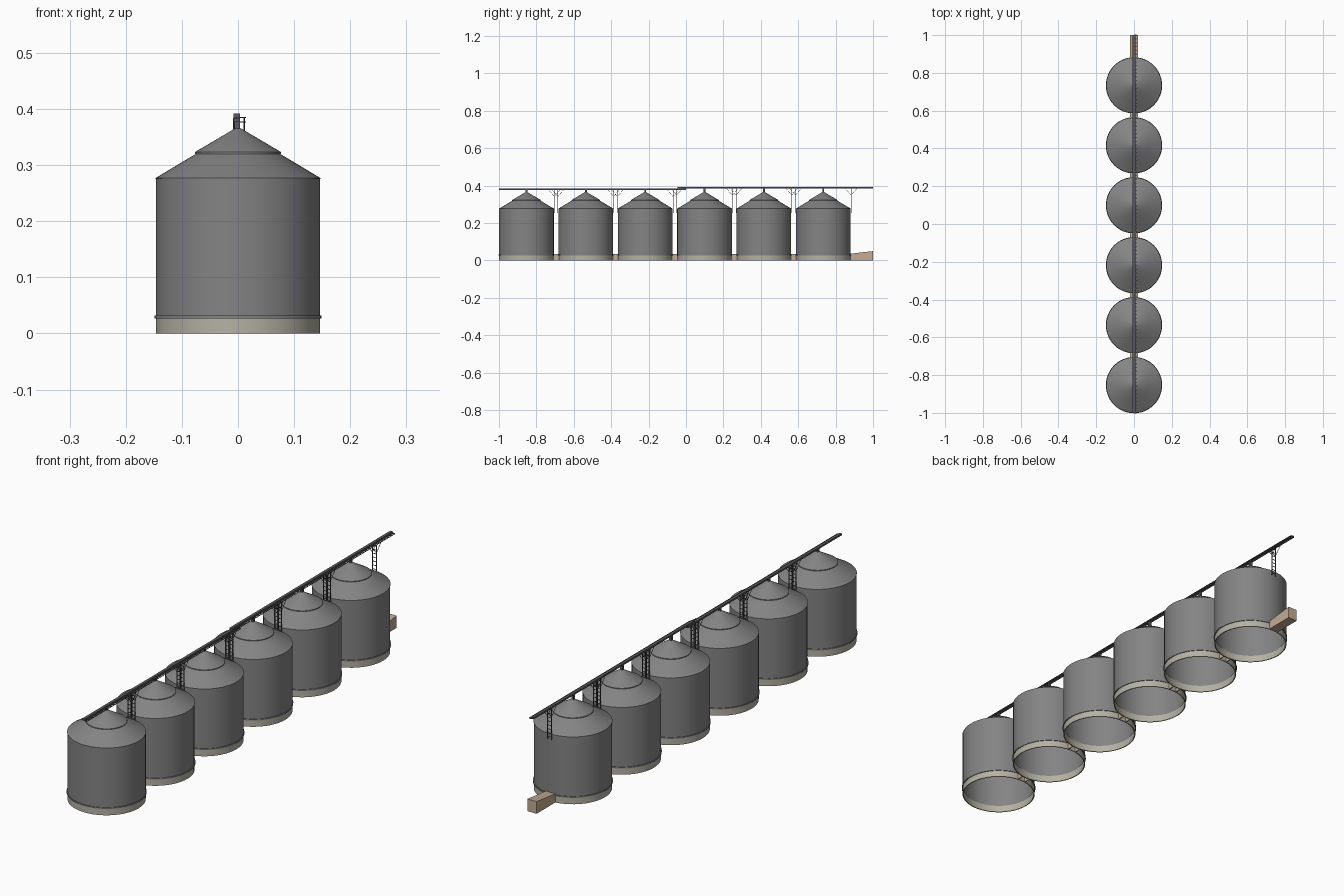
import bpy, bmesh, math
from mathutils import Vector

cube = bpy.data.objects.get("Cube")
if cube:
    bpy.data.objects.remove(cube, do_unlink=True)


def material(name, color):
    m = bpy.data.materials.new(name)
    m.use_nodes = True
    m.diffuse_color = (*color, 1)
    m.node_tree.nodes["Principled BSDF"].inputs["Base Color"].default_value = (*color, 1)
    return m


STEEL = material("galvanised grey", (0.23, 0.23, 0.235))
DARK = material("dark steel", (0.1, 0.1, 0.105))
CONCRETE = material("pale concrete", (0.46, 0.44, 0.37))
TAN = material("tan tunnel", (0.55, 0.41, 0.29))


def finish(name, bm, mat, smooth=False):
    bmesh.ops.recalc_face_normals(bm, faces=bm.faces)
    mesh = bpy.data.meshes.new(name)
    bm.to_mesh(mesh)
    bm.free()
    mesh.materials.append(mat)
    ob = bpy.data.objects.new(name, mesh)
    bpy.context.collection.objects.link(ob)
    if smooth:
        bpy.ops.object.select_all(action="DESELECT")
        ob.select_set(True)
        bpy.context.view_layer.objects.active = ob
        bpy.ops.object.shade_smooth_by_angle(angle=math.radians(20))
    return ob


def lathe(name, profile, y, mat, closed=False, steps=48):
    """Revolve an (r, z) profile around the silo axis."""
    bm = bmesh.new()
    verts = [bm.verts.new((r, y, z)) for r, z in profile]
    edges = [bm.edges.new(p) for p in zip(verts, verts[1:])]
    if closed:
        edges.append(bm.edges.new((verts[-1], verts[0])))
    bmesh.ops.spin(bm, geom=verts + edges, cent=(0, y, 0), axis=(0, 0, 1),
                   angle=math.tau, steps=steps, use_duplicate=False)
    bmesh.ops.remove_doubles(bm, verts=bm.verts, dist=0.0002)
    return finish(name, bm, mat, smooth=True)


def add_box(bm, x0, x1, y0, y1, z0, z1):
    vs = bmesh.ops.create_cube(bm, size=1)["verts"]
    for v in vs:
        v.co = Vector(((x0 + x1) / 2 + v.co.x * (x1 - x0),
                       (y0 + y1) / 2 + v.co.y * (y1 - y0),
                       (z0 + z1) / 2 + v.co.z * (z1 - z0)))
    return vs


def add_bar(bm, a, b, t):
    """Square bar from a to b."""
    a, b = Vector(a), Vector(b)
    d = b - a
    rot = d.to_track_quat("Z", "Y")
    for v in bmesh.ops.create_cube(bm, size=1)["verts"]:
        v.co = (a + b) / 2 + rot @ Vector((v.co.x * t, v.co.y * t, v.co.z * d.length))


R = 0.146
PITCH = 0.3174
centres = [-0.853 + i * PITCH for i in range(6)]
LEFT_LEG, RIGHT_LEG = 0.011, -0.007


def support(name, y, top):
    """Ladder frame from the eave up to the conveyor, with knee braces."""
    bm = bmesh.new()
    for x in (RIGHT_LEG, LEFT_LEG):
        add_bar(bm, (x, y, 0.255), (x, y, top), 0.003)
        for side in (-1, 1):
            add_bar(bm, (x, y, top - 0.035), (x, y + side * 0.03, top), 0.0015)
    z = 0.265
    while z < top:
        add_bar(bm, (RIGHT_LEG, y, z), (LEFT_LEG, y, z), 0.002)
        z += 0.016
    finish(name, bm, DARK)


def conveyor(name, y0, y1, z):
    """Long trough with a grated walkway along its left side."""
    bm = bmesh.new()
    add_box(bm, -0.008, 0.004, y0, y1, z, z + 0.007)
    finish(name + "_trough", bm, DARK)
    bm = bmesh.new()
    for x in (0.006, 0.013):
        add_bar(bm, (x, y0, z), (x, y1, z), 0.002)
    n = int((y1 - y0) / 0.02)
    for i in range(n + 1):
        y = y0 + 0.001 + (y1 - y0 - 0.002) * i / n
        add_box(bm, 0.003, 0.013, y - 0.003, y + 0.003, z - 0.001, z + 0.001)
    finish(name + "_walkway", bm, DARK)


# Silos: concrete ring, steel wall, flange, two-stage roof
for i, y in enumerate(centres):
    lathe(f"silo_base_{i}", [(R, 0), (R, 0.028), (R - 0.004, 0.028), (R - 0.004, 0)],
          y, CONCRETE, closed=True)
    lathe(f"silo_flange_{i}", [(R - 0.003, 0.027), (R + 0.003, 0.027),
                               (R + 0.003, 0.032), (R - 0.003, 0.032)], y, STEEL, closed=True)
    lathe(f"silo_wall_{i}", [(R, 0.028), (R, 0.277)], y, STEEL)
    lathe(f"silo_roof_{i}", [(R + 0.001, 0.275), (R + 0.001, 0.277), (0.075, 0.32)], y, STEEL)
    lathe(f"silo_cap_{i}", [(0.075, 0.32), (0.077, 0.32), (0.077, 0.323), (0.006, 0.365),
                            (0, 0.367)], y, STEEL)
    # Filling spout between roof peak and conveyor
    bm = bmesh.new()
    add_box(bm, -0.006, 0.004, y - 0.005, y + 0.005, 0.362, 0.385 if i > 2 else 0.378)
    finish(f"fill_spout_{i}", bm, DARK)
    top = 0.384 if i > 2 else 0.377
    support(f"rear_support_{i}", y + R + 0.003, top)
    if i:
        support(f"front_support_{i}", y - R - 0.003, top)

# Overhead conveyors, the rear one stepping over the front one
conveyor("front_conveyor", -1.0, 0.0, 0.377)
conveyor("rear_conveyor", -0.045, 1.0, 0.3845)

# Tunnel pieces bridging the gaps between silos
for i, y in enumerate(centres[:-1]):
    bm = bmesh.new()
    mid = y + PITCH / 2
    h = PITCH / 2 - R + 0.002
    for x0, x1 in ((-0.02, -0.016), (0.016, 0.02)):
        add_box(bm, x0, x1, mid - h, mid + h, 0, 0.033)
    add_box(bm, -0.02, 0.02, mid - h, mid + h, 0.031, 0.035)
    finish(f"tunnel_link_{i}", bm, TAN)

# Discharge tunnel rising at the rear end
bm = bmesh.new()
for v in add_box(bm, -0.021, 0.021, centres[-1] + R - 0.003, 1.0, 0, 0.036):
    if v.co.y > 0.95 and v.co.z > 0.01:
        v.co.z = 0.05
finish("discharge_tunnel", bm, TAN)
